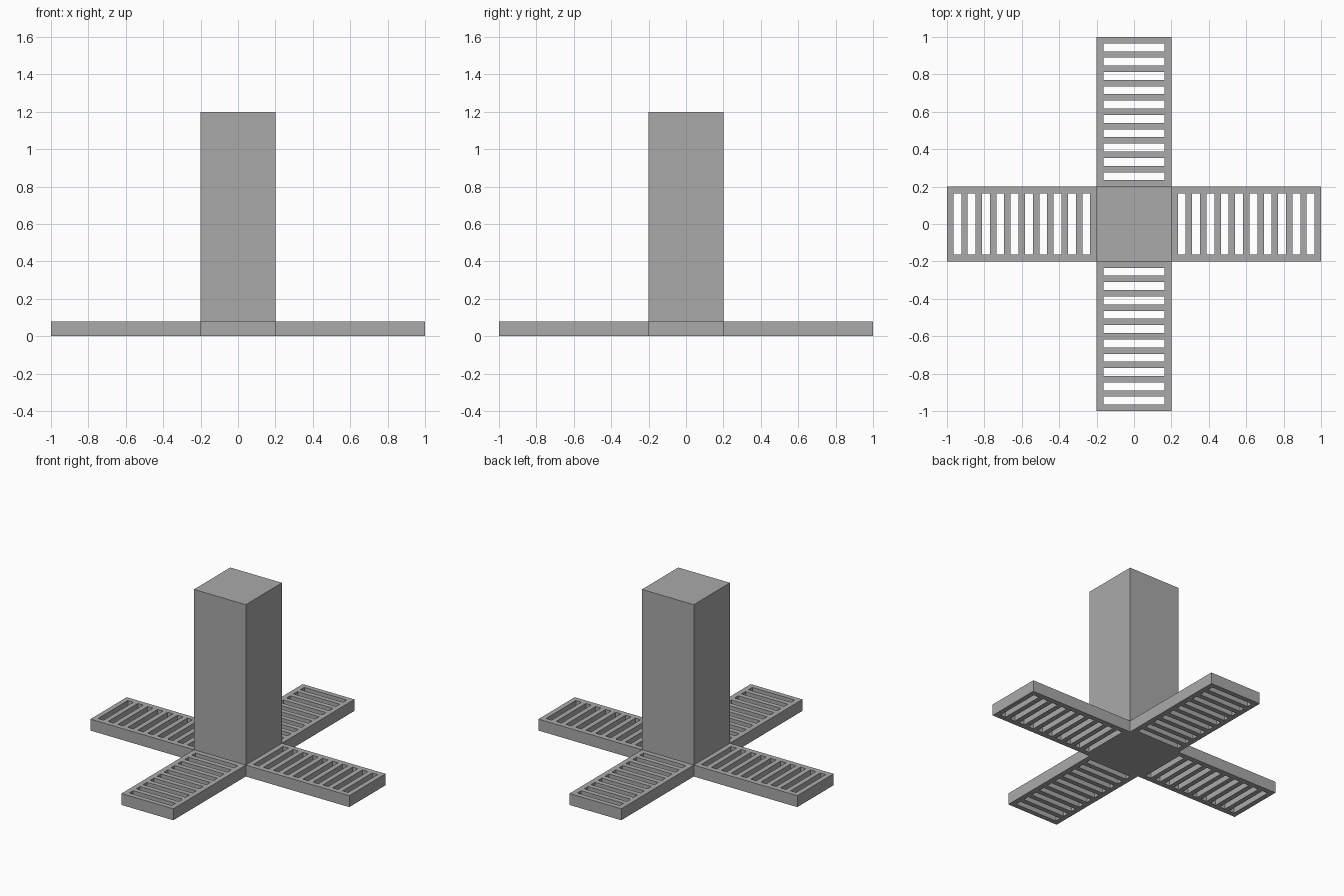
import bpy
import bmesh
from math import pi
from mathutils import Matrix

cube = bpy.data.objects.get("Cube")
if cube:
    bpy.data.objects.remove(cube, do_unlink=True)

HALF = 0.2        # half width of column and arms
REACH = 1.0       # distance from centre to arm tip
BASE = 0.08       # arm thickness
TOP = 1.2         # column height
SLOTS = 10
SLOT = 0.042      # slot width
SLOT_HALF = 0.164  # half the slot length

grey = bpy.data.materials.new("plain grey")
grey.use_nodes = True
colour = (0.4, 0.4, 0.4, 1)
grey.diffuse_color = colour
grey.node_tree.nodes["Principled BSDF"].inputs["Base Color"].default_value = colour


def make_object(name, bm):
    bmesh.ops.recalc_face_normals(bm, faces=bm.faces)
    mesh = bpy.data.meshes.new(name)
    bm.to_mesh(mesh)
    bm.free()
    mesh.materials.append(grey)
    obj = bpy.data.objects.new(name, mesh)
    bpy.context.collection.objects.link(obj)
    return obj


def block(name, z0, z1):
    bm = bmesh.new()
    size = Matrix.Diagonal((2 * HALF, 2 * HALF, z1 - z0, 1))
    bmesh.ops.create_cube(bm, size=1, matrix=Matrix.Translation((0, 0, (z0 + z1) / 2)) @ size)
    return make_object(name, bm)


def slotted_arm(name, angle):
    # Flat lattice with every second middle cell left open, then thickened
    bar = (REACH - HALF - SLOTS * SLOT) / (SLOTS + 1)
    xs = [HALF]
    for i in range(2 * SLOTS + 1):
        xs.append(xs[-1] + (SLOT if i % 2 else bar))
    ys = [-HALF, -SLOT_HALF, SLOT_HALF, HALF]
    bm = bmesh.new()
    grid = [[bm.verts.new((x, y, 0)) for y in ys] for x in xs]
    for i in range(len(xs) - 1):
        for j in range(len(ys) - 1):
            if i % 2 and j == 1:
                continue
            bm.faces.new((grid[i][j], grid[i + 1][j], grid[i + 1][j + 1], grid[i][j + 1]))
    raised = bmesh.ops.extrude_face_region(bm, geom=bm.faces[:], use_keep_orig=True)
    top = [v for v in raised["geom"] if isinstance(v, bmesh.types.BMVert)]
    bmesh.ops.translate(bm, verts=top, vec=(0, 0, BASE))
    # Merge the lattice cells into clean flat faces
    bmesh.ops.recalc_face_normals(bm, faces=bm.faces)
    bmesh.ops.rotate(bm, verts=bm.verts, cent=(0, 0, 0), matrix=Matrix.Rotation(angle, 3, "Z"))
    return make_object(name, bm)


# Central column on its base
block("base_hub", 0, BASE)
block("column", BASE, TOP)

# Four slotted arms
for i, side in enumerate(("left", "back", "right", "front")):
    slotted_arm(side + "_slotted_arm", i * pi / 2)
